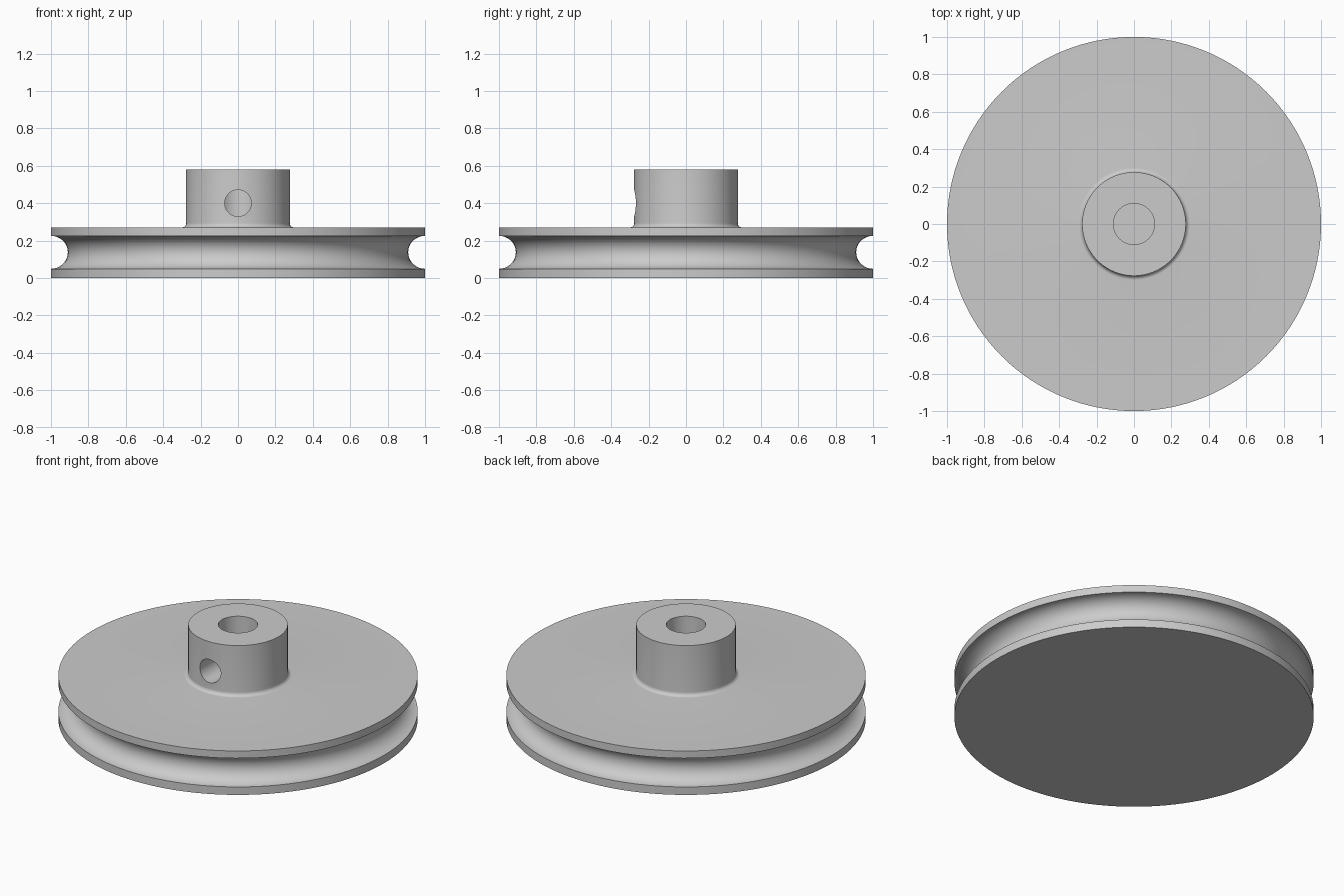
import bpy
import bmesh
from math import cos, sin, pi, radians
from mathutils import Matrix

cube = bpy.data.objects.get("Cube")
if cube:
    bpy.data.objects.remove(cube, do_unlink=True)

SEGMENTS = 128

metal = bpy.data.materials.new("grey metal")
metal.use_nodes = True
grey = (0.6, 0.6, 0.6, 1)
metal.diffuse_color = grey
metal.node_tree.nodes["Principled BSDF"].inputs["Base Color"].default_value = grey


def arc(cx, cz, rx, rz, start, end, steps):
    """Points (radius, height) along an elliptical arc, angles in degrees."""
    angles = [radians(start + (end - start) * i / steps) for i in range(steps + 1)]
    return [(cx + rx * cos(a), cz + rz * sin(a)) for a in angles]


def lathe(name, profile):
    """Revolve a (radius, height) profile around z."""
    bm = bmesh.new()
    verts = [bm.verts.new((r, 0, z)) for r, z in profile]
    edges = [bm.edges.new(pair) for pair in zip(verts, verts[1:])]
    bmesh.ops.spin(bm, geom=verts + edges, cent=(0, 0, 0), axis=(0, 0, 1),
                   angle=2 * pi, steps=SEGMENTS, use_duplicate=False)
    bmesh.ops.remove_doubles(bm, verts=bm.verts, dist=0.0001)
    bmesh.ops.recalc_face_normals(bm, faces=bm.faces)
    mesh = bpy.data.meshes.new(name)
    bm.to_mesh(mesh)
    bm.free()
    obj = bpy.data.objects.new(name, mesh)
    bpy.context.collection.objects.link(obj)
    return obj


# Pulley outline: flat base, rope groove, flanges, filleted hub, blind bore
profile = [(0, 0), (1, 0)]
profile += arc(1, 0.137, 0.09, 0.088, 270, 90, 24)
profile += [(1, 0.27)]
profile += arc(0.3, 0.293, 0.023, 0.023, 270, 180, 8)
profile += [(0.277, 0.58), (0.11, 0.58), (0.11, 0.27), (0, 0.27)]
pulley = lathe("grooved_pulley", profile)
pulley.data.materials.append(metal)

# Set screw hole through the front wall of the hub into the bore
bm = bmesh.new()
bmesh.ops.create_cone(bm, cap_ends=True, segments=48, radius1=0.071, radius2=0.071,
                      depth=0.4, matrix=Matrix.Translation((0, -0.2, 0.4))
                      @ Matrix.Rotation(pi / 2, 4, "X"))
cutter_mesh = bpy.data.meshes.new("screw_hole_cutter")
bm.to_mesh(cutter_mesh)
bm.free()
cutter_mesh.materials.append(metal)
cutter = bpy.data.objects.new("screw_hole_cutter", cutter_mesh)
bpy.context.collection.objects.link(cutter)
cutter.hide_render = True

bpy.ops.object.select_all(action="DESELECT")
bpy.context.view_layer.objects.active = pulley
pulley.select_set(True)
cut = pulley.modifiers.new("screw_hole", "BOOLEAN")
cut.operation = "DIFFERENCE"
cut.solver = "EXACT"
cut.object = cutter
bpy.ops.object.modifier_apply(modifier=cut.name)
bpy.data.objects.remove(cutter, do_unlink=True)

# Rounded walls smooth, rims crisp
bpy.ops.object.shade_smooth_by_angle(angle=radians(30))
